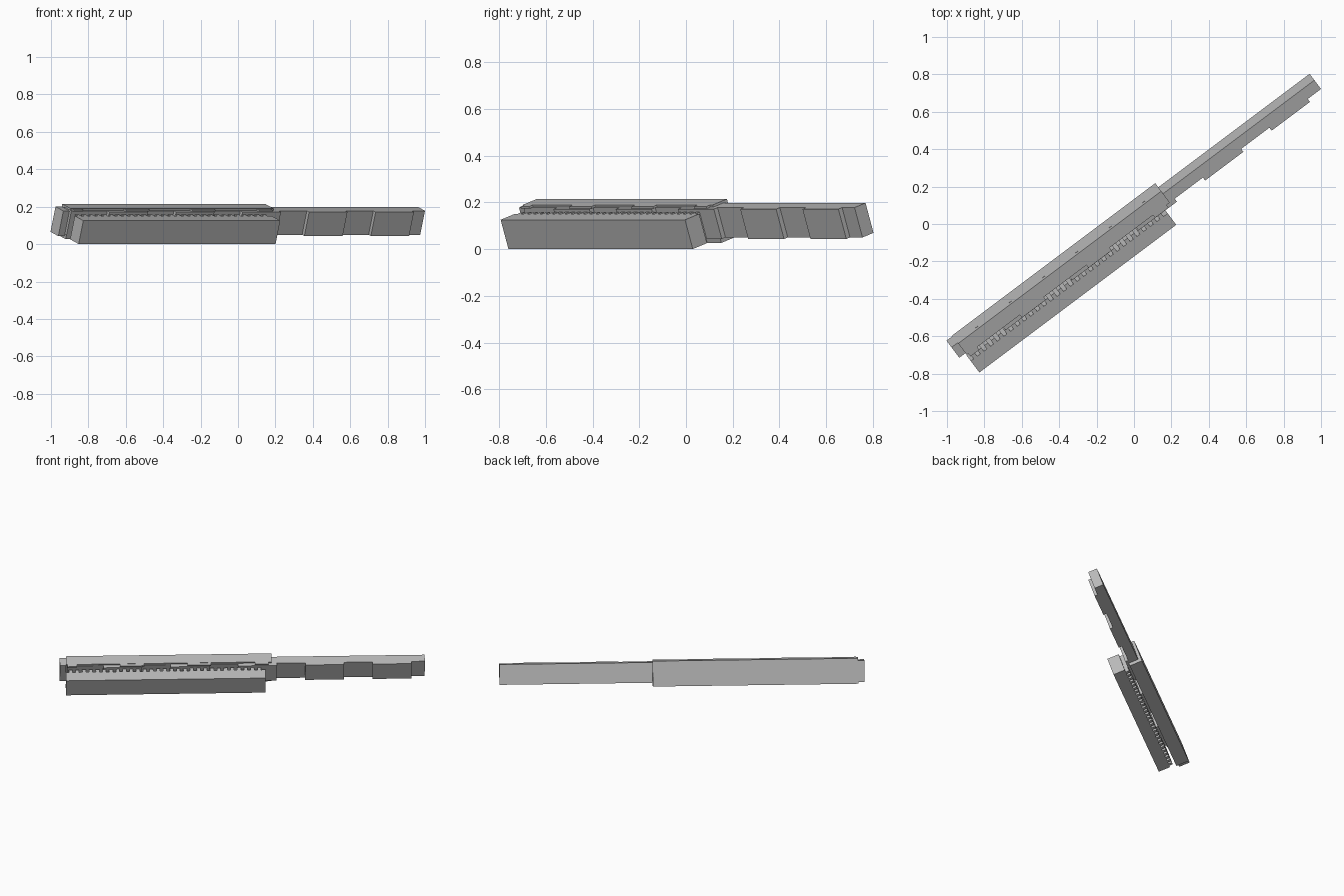
import bpy, bmesh
from mathutils import Vector

if "Cube" in bpy.data.objects:
    bpy.data.objects.remove(bpy.data.objects["Cube"])

# Slanted local axes: length along the part, depth toward the front, and up
C, S = 0.9487, 0.3162
LENGTH = Vector((0.8, 0.6, 0))
DEPTH = Vector((0.6 * C, -0.8 * C, -S))
UP = Vector((0.6 * S, -0.8 * S, C))

grey = bpy.data.materials.new("mid grey")
grey.diffuse_color = (0.48, 0.48, 0.48, 1)
grey.use_nodes = True
grey.node_tree.nodes["Principled BSDF"].inputs["Base Color"].default_value = grey.diffuse_color


def place(u, w, t):
    return LENGTH * u + DEPTH * w + UP * t


def prism(bm, outline, lo, hi, along_length=True):
    """Extrude an outline: (depth, up) along length, or (length, depth) along up."""
    rings = []
    for e in (lo, hi):
        rings.append([bm.verts.new(place(e, a, b) if along_length else place(a, b, e))
                      for a, b in outline])
    n = len(outline)
    bm.faces.new(rings[0])
    bm.faces.new(rings[1][::-1])
    for i in range(n):
        j = (i + 1) % n
        bm.faces.new((rings[0][i], rings[1][i], rings[1][j], rings[0][j]))


def box(bm, u0, u1, w0, w1, t0, t1):
    prism(bm, [(w0, t0), (w1, t0), (w1, t1), (w0, t1)], u0, u1)


def finish(bm, name):
    bmesh.ops.recalc_face_normals(bm, faces=bm.faces)
    mesh = bpy.data.meshes.new(name)
    bm.to_mesh(mesh)
    bm.free()
    mesh.materials.append(grey)
    bpy.context.collection.objects.link(bpy.data.objects.new(name, mesh))


PITCH = 0.4445

# Sliding bar with raised pads stepping along its front side
outline = [(-1.13, -0.097), (1.233, -0.097), (1.233, -0.035)]
for k in range(5):
    end = 1.144 - PITCH * k
    outline += [(end, -0.035), (end, -0.014), (end - 0.256, -0.014), (end - 0.256, -0.035)]
outline += [(-1.13, -0.035)]
bm = bmesh.new()
prism(bm, outline, 0.041, 0.176, along_length=False)
finish(bm, "sliding_bar")

# Channel housing wrapped around the back, top and bottom of the bar
bm = bmesh.new()
prism(bm, [(-0.118, 0.018), (-0.030, 0.018), (-0.030, 0.040), (-0.098, 0.040),
           (-0.098, 0.177), (-0.038, 0.177), (-0.038, 0.187), (-0.118, 0.187)],
      -1.135, 0.222)
finish(bm, "channel_housing")

# Small tabs along the front of the housing's top lip
bm = bmesh.new()
for u0, u1 in ((-1.125, -1.065), (-0.78, -0.62), (-0.335, -0.18), (0.11, 0.20)):
    box(bm, u0, u1, -0.038, -0.018, 0.177, 0.186)
finish(bm, "lip_tabs")

# Narrow tongue at the left end of the housing
bm = bmesh.new()
box(bm, -1.176, -1.135, -0.118, -0.045, 0.030, 0.172)
finish(bm, "end_tongue")

# Front block whose inner side is cut into a full-height comb
outline = [(-1.138, 0.092), (0.178, 0.092), (0.178, 0.012)]
step = PITCH / 10
for k in range(29):
    u = 0.150 - step * k
    outline += [(u, 0.012), (u, -0.012), (u - 0.024, -0.012), (u - 0.024, 0.012)]
outline += [(-1.138, 0.012)]
bm = bmesh.new()
prism(bm, outline, 0.031, 0.163, along_length=False)
finish(bm, "comb_block")

# Tiny raised marks along the back of the housing
bm = bmesh.new()
for k in range(6):
    u = 0.11 - PITCH / 2 * k
    box(bm, u - 0.009, u + 0.009, -0.120, -0.117, 0.150, 0.157)
finish(bm, "back_marks")
